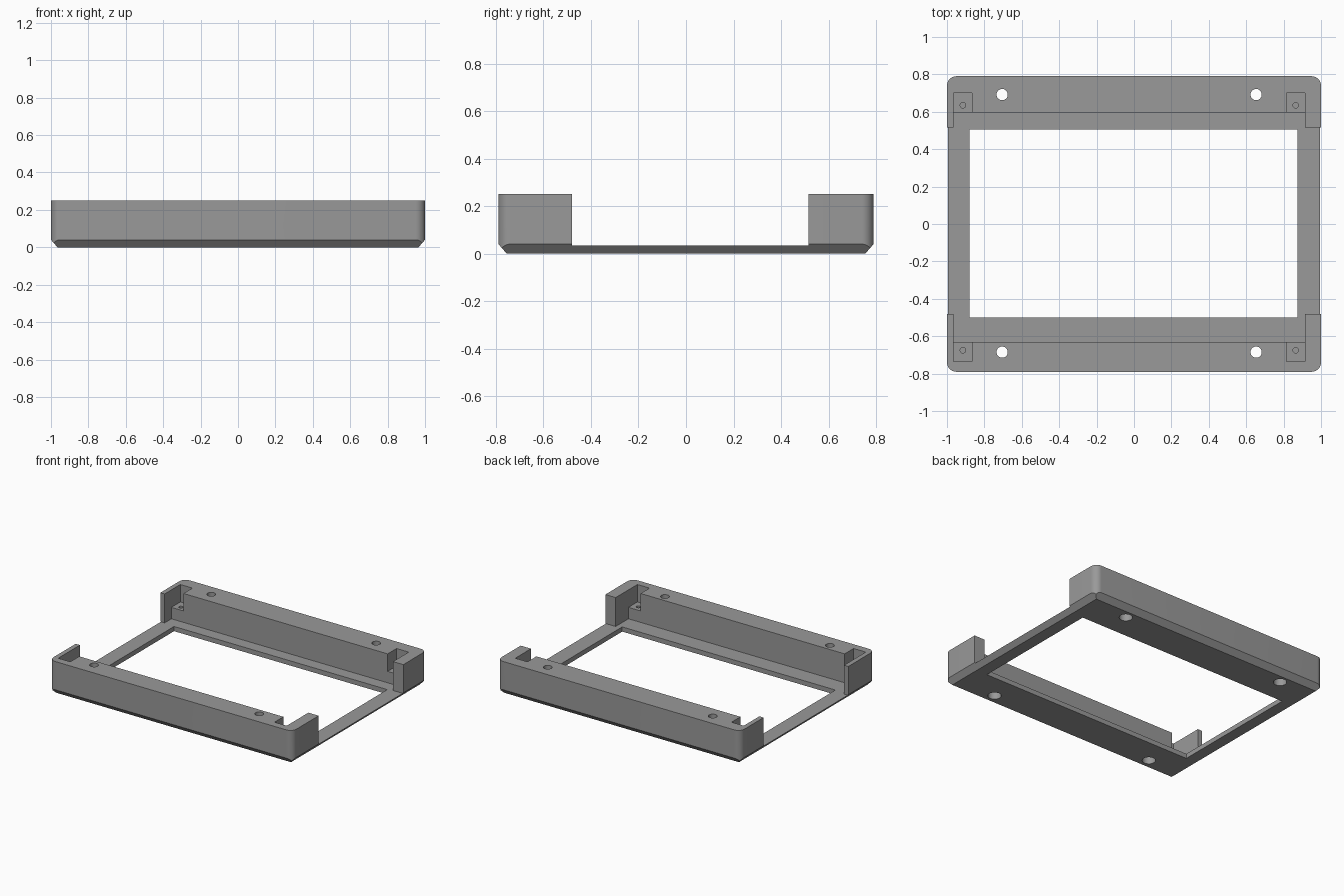
import bpy, bmesh, math

if "Cube" in bpy.data.objects:
    bpy.data.objects.remove(bpy.data.objects["Cube"])

grey = bpy.data.materials.new("matte grey")
grey.diffuse_color = (0.32, 0.32, 0.32, 1)
grey.use_nodes = True
grey.node_tree.nodes["Principled BSDF"].inputs["Base Color"].default_value = grey.diffuse_color


def make_object(name, bm):
    bmesh.ops.recalc_face_normals(bm, faces=bm.faces)
    mesh = bpy.data.meshes.new(name)
    bm.to_mesh(mesh)
    bm.free()
    mesh.materials.append(grey)
    obj = bpy.data.objects.new(name, mesh)
    bpy.context.collection.objects.link(obj)
    return obj


def loft(name, lower, upper, z0, z1):
    """Solid between two outlines with equal point counts."""
    bm = bmesh.new()
    a = [bm.verts.new((x, y, z0)) for x, y in lower]
    b = [bm.verts.new((x, y, z1)) for x, y in upper]
    bm.faces.new(a)
    bm.faces.new(b)
    n = len(a)
    for i in range(n):
        j = (i + 1) % n
        bm.faces.new((a[i], a[j], b[j], b[i]))
    return make_object(name, bm)


def rect(x0, x1, y0, y1):
    return [(x0, y0), (x1, y0), (x1, y1), (x0, y1)]


def box(x0, x1, y0, y1, z0, z1):
    r = rect(x0, x1, y0, y1)
    return loft("cutter", r, r, z0, z1)


def cylinder(x, y, r, z0, z1, n=32):
    ring = [(x + r * math.cos(2 * math.pi * i / n),
             y + r * math.sin(2 * math.pi * i / n)) for i in range(n)]
    return loft("cutter", ring, ring, z0, z1)


def rounded_rect(hx, hy, r, steps=10):
    pts = []
    for q, (sx, sy) in enumerate([(1, 1), (-1, 1), (-1, -1), (1, -1)]):
        for i in range(steps + 1):
            t = math.pi / 2 * (q + i / steps)
            pts.append((sx * (hx - r) + r * math.cos(t),
                        sy * (hy - r) + r * math.sin(t)))
    return pts


def combine(target, tool, operation="DIFFERENCE"):
    mod = target.modifiers.new("cut", "BOOLEAN")
    mod.operation = operation
    mod.solver = "EXACT"
    mod.object = tool
    bpy.context.view_layer.objects.active = target
    bpy.ops.object.modifier_apply(modifier=mod.name)
    bpy.data.objects.remove(tool, do_unlink=True)


HX, HY, TOP, FLOOR, LEDGE = 1.0, 0.79, 0.25, 0.035, 0.12

# Block with rounded upright corners
outline = rounded_rect(HX, HY, 0.05)
frame = loft("mounting_frame", outline, outline, 0, TOP)

# Sloped lower edge
i, o = -0.035, 0.2275
wedge = loft("cutter", rect(-HX - i, HX + i, -HY - i, HY + i),
             rect(-HX - o, HX + o, -HY - o, HY + o), 0, 0.30)
combine(frame, wedge, "INTERSECT")

# Space between the walls, open sides, and central window
combine(frame, box(-0.965, 0.915, -0.63, 0.595, FLOOR, 0.4))
combine(frame, box(-1.2, 1.2, -0.48, 0.515, FLOOR, 0.4))
combine(frame, box(-0.88, 0.875, -0.5, 0.505, -0.1, 0.4))

# Corner pockets with screw ledges
for x0, x1, hole_x in ((-0.965, -0.865, -0.915), (0.815, 0.915, 0.865)):
    for y0, y1, hole_y in ((-0.735, -0.6, -0.675), (0.57, 0.70, 0.635)):
        combine(frame, box(x0, x1, y0, y1, LEDGE, 0.4))
        combine(frame, cylinder(hole_x, hole_y, 0.015, 0.05, 0.2, 20))

# Bolt holes with wider recesses underneath
for x in (-0.705, 0.653):
    for y in (-0.685, 0.692):
        combine(frame, cylinder(x, y, 0.03, -0.1, 0.4))
        combine(frame, cylinder(x, y, 0.045, -0.1, 0.11))

bpy.ops.object.select_all(action="DESELECT")
frame.select_set(True)
bpy.context.view_layer.objects.active = frame
bpy.ops.object.shade_smooth_by_angle(angle=math.radians(30))
